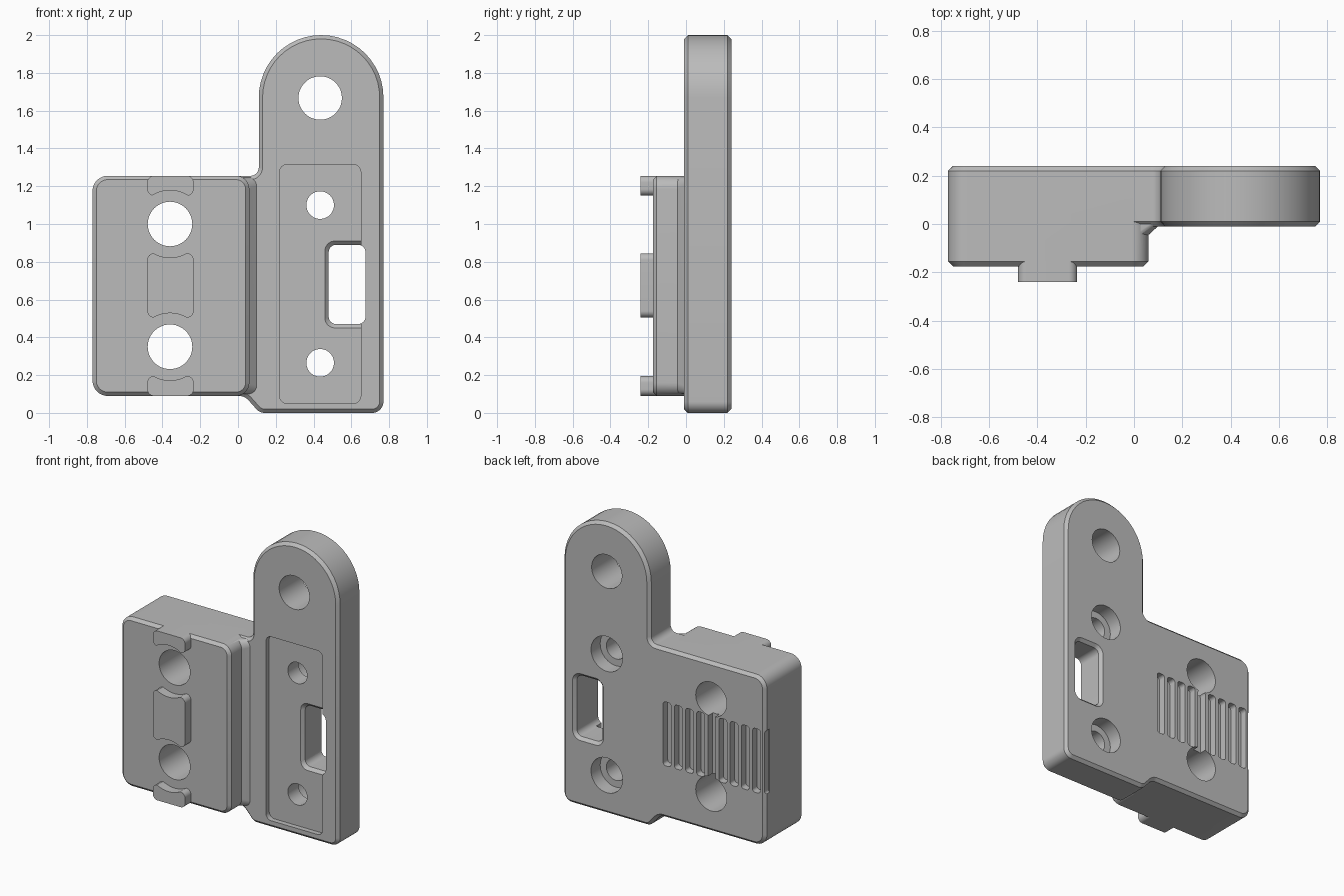
import bpy
import bmesh
from math import cos, sin, tan, pi
from mathutils import Vector

cube = bpy.data.objects.get("Cube")
if cube:
    bpy.data.objects.remove(cube, do_unlink=True)

grey = bpy.data.materials.new("plain grey")
grey.use_nodes = True
colour = (0.5, 0.5, 0.5, 1)
grey.diffuse_color = colour
grey.node_tree.nodes["Principled BSDF"].inputs["Base Color"].default_value = colour


def outline(corners, segs=12):
    """Closed counter-clockwise outline in x, z with rounded corners (x, z, radius)."""
    pts = []
    for i, (x, z, r) in enumerate(corners):
        p = Vector((x, z))
        a = (Vector(corners[i - 1][:2]) - p).normalized()
        b = (Vector(corners[(i + 1) % len(corners)][:2]) - p).normalized()
        if r == 0:
            pts.append(p)
            continue
        half = a.angle(b) / 2
        centre = p + (a + b).normalized() * r / sin(half)
        start = p + a * r / tan(half) - centre
        end = p + b * r / tan(half) - centre
        sweep = pi - 2 * half
        for k in range(segs + 1):
            t = k / segs
            q = centre + (start * sin((1 - t) * sweep) + end * sin(t * sweep)) / sin(sweep)
            if not pts or (q - pts[-1]).length > 1e-4:
                pts.append(q)
    return pts


def rect(x0, x1, z0, z1, left=0.0, right=None):
    right = left if right is None else right
    return outline([(x1, z0, right), (x1, z1, right), (x0, z1, left), (x0, z0, left)])


def circle(x, z, r, n=48):
    return [Vector((x + r * cos(2 * pi * k / n), z + r * sin(2 * pi * k / n))) for k in range(n)]


def inset(pts, d):
    out = []
    for i, p in enumerate(pts):
        e = (p - pts[i - 1]).normalized()
        f = (pts[(i + 1) % len(pts)] - p).normalized()
        n, m = Vector((-e.y, e.x)), Vector((-f.y, f.x))
        out.append(p + (n + m) * d / (1 + n.dot(m)))
    return out


def loft(name, *rings):
    """Solid through (y, outline) rings, from front to back."""
    bm = bmesh.new()
    loops = [[bm.verts.new((p.x, y, p.y)) for p in pts] for y, pts in rings]
    bm.faces.new(loops[0])
    bm.faces.new(loops[-1])
    for lo, hi in zip(loops, loops[1:]):
        for i in range(len(lo)):
            bm.faces.new((lo[i - 1], lo[i], hi[i], hi[i - 1]))
    bmesh.ops.recalc_face_normals(bm, faces=bm.faces)
    mesh = bpy.data.meshes.new(name)
    bm.to_mesh(mesh)
    bm.free()
    ob = bpy.data.objects.new(name, mesh)
    bpy.context.collection.objects.link(ob)
    return ob


def combine(target, tool, operation):
    tool.hide_render = True
    mod = target.modifiers.new(operation, 'BOOLEAN')
    mod.operation = operation
    mod.solver = 'EXACT'
    mod.object = tool
    bpy.context.view_layer.objects.active = target
    bpy.ops.object.modifier_apply(modifier=mod.name)
    bpy.data.objects.remove(tool, do_unlink=True)


def cut(target, *rings):
    combine(target, loft("cutter", *rings), 'DIFFERENCE')


def finish(ob):
    ob.data.materials.clear()
    ob.data.materials.append(grey)
    for f in ob.data.polygons:
        f.material_index = 0
    bpy.ops.object.select_all(action='DESELECT')
    ob.select_set(True)
    bpy.context.view_layer.objects.active = ob
    bpy.ops.object.shade_smooth_by_angle(angle=pi / 6)


FRONT, BACK, FACE, BEVEL = -0.01, 0.24, -0.175, 0.02
LOW, HIGH, LEFT = 0.09, 1.255, -0.77

# Back plate with the tall rounded tongue
plate = outline([(0.77, 0, 0.06), (0.77, 2, 0.33), (0.11, 2, 0.33), (0.11, HIGH, 0.045),
                 (LEFT, HIGH, 0.08), (LEFT, LOW, 0.08), (0.035, LOW, 0.07), (0.115, 0, 0.06)])
body = loft("bracket_body", (FRONT, inset(plate, BEVEL)), (FRONT + BEVEL, plate),
            (BACK - BEVEL, plate), (BACK, inset(plate, BEVEL)))

# Raised block and the sloped foot along its side
block = rect(LEFT, 0.06, LOW, HIGH, 0.08, 0.07)
combine(body, loft("block", (FACE, inset(block, BEVEL)), (FACE + BEVEL, block), (0.1, block)), 'UNION')
foot_top = rect(-0.5, 0.055, 0.1, 1.245, 0.02, 0.06)
foot_base = rect(-0.5, 0.115, 0.1, 1.245, 0.02, 0.04)
combine(body, loft("foot", (-0.05, foot_top), (0.005, foot_base), (0.03, foot_base)), 'UNION')

# Shallow front pocket
FLOOR = 0.025
pocket = rect(0.22, 0.65, 0.05, 1.315, 0.04)
cut(body, (-0.1, pocket), (FLOOR, pocket))

# Side window with bevelled rims
window = rect(0.48, 0.675, 0.47, 0.89, 0.04)
cut(body, (-0.1, window), (0.4, window))
cut(body, (BACK - BEVEL - 0.001, inset(window, 0.001)), (BACK + 0.01, inset(window, -0.03)))
cut(body, (FLOOR - 0.01, rect(0.45, 0.65, 0.44, 0.92, 0.06, 0)),
    (FLOOR + BEVEL, rect(0.48, 0.65, 0.47, 0.89, 0.04, 0)))

# Through holes, two of them counterbored from the back
for x, z, r in [(0.435, 1.667, 0.115), (0.435, 1.1, 0.073), (0.435, 0.265, 0.073),
                (-0.36, 1.0, 0.118), (-0.36, 0.35, 0.118)]:
    hole = circle(x, z, r)
    cut(body, (-0.4, hole), (0.4, hole))
    if r < 0.1:
        bore = circle(x, z, 0.12)
        cut(body, (BACK - 0.1, bore), (0.4, bore))

# Row of grip slots on the back
for i in range(10):
    x = 0.006 - 0.085 * i
    slot = rect(x - 0.06, x, 0.45, 0.89, 0.02)
    cut(body, (BACK - 0.05, slot), (0.4, slot))
finish(body)

# Locating lugs, hollowed around the two block holes
for name, z0, z1 in [("upper_lug", 1.15, HIGH), ("middle_lug", 0.505, 0.845), ("lower_lug", LOW, 0.195)]:
    shape = rect(-0.48, -0.235, z0, z1, 0.035)
    lug = loft(name, (-0.24, shape), (FACE + BEVEL, shape))
    for z in (1.0, 0.35):
        relief = circle(-0.36, z, 0.178, 64)
        cut(lug, (-0.4, relief), (0, relief))
    finish(lug)
